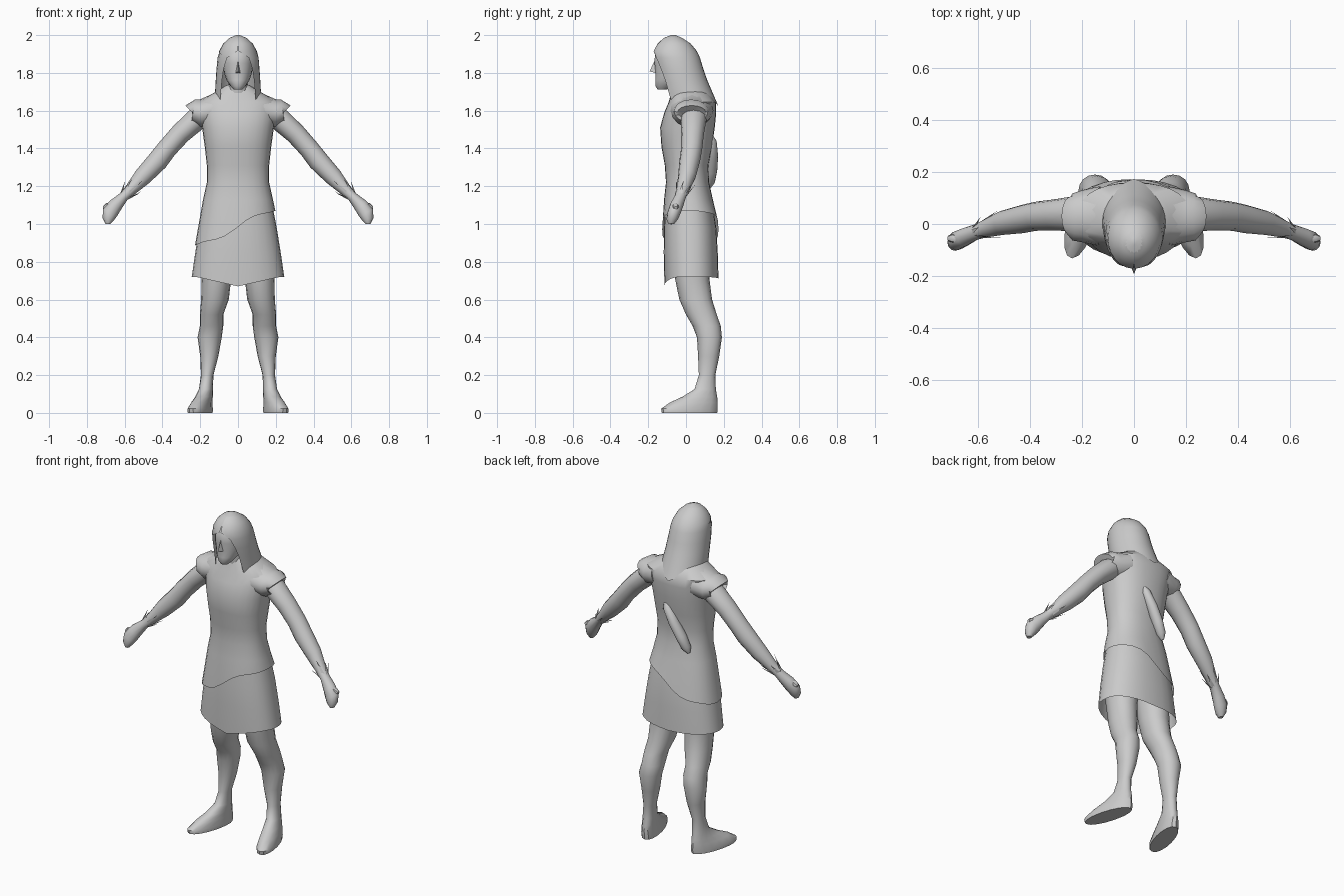
import bpy, bmesh, math
from mathutils import Vector

grey = bpy.data.materials.new("light_grey")
grey.diffuse_color = (0.6, 0.6, 0.6, 1)


def finish(name, bm, angle=40):
    bmesh.ops.recalc_face_normals(bm, faces=bm.faces[:])
    me = bpy.data.meshes.new(name)
    bm.to_mesh(me)
    bm.free()
    me.materials.append(grey)
    me.shade_smooth()
    me.set_sharp_from_angle(angle=math.radians(angle))
    ob = bpy.data.objects.new(name, me)
    bpy.context.collection.objects.link(ob)
    return ob


def loft(name, rings, top=True, bottom=True, closed=True, angle=40):
    """Skin a list of point rings."""
    bm = bmesh.new()
    vs = [[bm.verts.new(p) for p in r] for r in rings]
    n = len(rings[0])
    for a, b in zip(vs, vs[1:]):
        for i in range(n if closed else n - 1):
            j = (i + 1) % n
            bm.faces.new((a[i], a[j], b[j], b[i]))
    if bottom:
        bm.faces.new(vs[0])
    if top:
        bm.faces.new(vs[-1])
    return finish(name, bm, angle)


def spow(v, e):
    return math.copysign(abs(v) ** (2 / e), v)


def ring(cx, z, rx, y0, y1, n=20, e=2.3, shear=0.0):
    """Horizontal oval between y0 and y1; shear turns it outward to the front."""
    cy, ry = (y0 + y1) / 2, (y1 - y0) / 2
    pts = []
    for i in range(n):
        a = 2 * math.pi * i / n
        dy = ry * spow(math.sin(a), e)
        pts.append(Vector((cx + rx * spow(math.cos(a), e) - shear * dy, cy + dy, z)))
    return pts


def tube(name, path, n=12, side=1):
    """Tube along x, y, z with radii (in the xz plane, along y)."""
    rings = []
    for k, (x, y, z, r, ry) in enumerate(path):
        a, b = path[max(k - 1, 0)], path[min(k + 1, len(path) - 1)]
        d = Vector((b[0] - a[0], 0, b[2] - a[2])).normalized()
        u = Vector((-d.z, 0, d.x))
        pts = []
        for i in range(n):
            t = 2 * math.pi * i / n
            p = Vector((x, y, z)) + u * r * math.cos(t) + Vector((0, ry * math.sin(t), 0))
            pts.append(Vector((p.x * side, p.y, p.z)))
        rings.append(pts)
    return loft(name, rings)


# Shirt with a slanted hem
hem = ring(-0.015, 0, 0.213, -0.126, 0.172, 28)
for p in hem:
    p.z = 0.985 + 0.5 * p.x + 0.015 * math.sin(p.x * 22)
shirt = [hem] + [ring(0, *r, 28) for r in (
    (1.13, 0.185, -0.116, 0.142), (1.22, 0.165, -0.106, 0.122),
    (1.31, 0.165, -0.112, 0.118), (1.41, 0.176, -0.130, 0.138),
    (1.51, 0.190, -0.137, 0.152), (1.59, 0.205, -0.115, 0.160),
    (1.645, 0.215, -0.092, 0.158), (1.69, 0.135, -0.080, 0.125),
    (1.735, 0.062, -0.065, 0.075))]
loft("shirt", shirt, bottom=False)

# Knee-length skirt, open below
skirt = [ring(0, *r, 28) for r in (
    (0.705, 0.245, -0.114, 0.172), (0.85, 0.226, -0.118, 0.168),
    (0.98, 0.205, -0.116, 0.160), (1.12, 0.178, -0.108, 0.138))]
for p in skirt[0]:
    p.z = 0.72 - 0.05 * max(0, 1 - abs(p.x) / 0.22) * (1 if p.y < 0 else 0.2)
loft("skirt", skirt, bottom=False)

# Long pouch slung across the back
tube("back_pouch", [(0.045, 0.135, 1.47, 0.008, 0.006), (0.03, 0.137, 1.44, 0.025, 0.025),
                    (-0.015, 0.138, 1.36, 0.03, 0.032), (-0.06, 0.13, 1.28, 0.03, 0.035),
                    (-0.09, 0.125, 1.22, 0.027, 0.028), (-0.105, 0.12, 1.19, 0.008, 0.01)])

for s, label in ((1, "left"), (-1, "right")):
    # Cap sleeve
    tube(label + "_sleeve", [(0.13, 0.03, 1.60, 0.085, 0.115), (0.20, 0.03, 1.585, 0.075, 0.1),
                             (0.237, 0.027, 1.598, 0.062, 0.09), (0.243, 0.03, 1.592, 0.05, 0.075)], 16, s)
    # Arm and hand
    tube(label + "_arm", [
        (0.17, 0.04, 1.585, 0.06, 0.065), (0.225, 0.04, 1.55, 0.06, 0.068),
        (0.305, 0.035, 1.478, 0.055, 0.06), (0.375, 0.03, 1.40, 0.053, 0.056),
        (0.425, 0.02, 1.335, 0.055, 0.055), (0.505, 0.005, 1.25, 0.048, 0.047),
        (0.565, -0.015, 1.185, 0.033, 0.036), (0.605, -0.03, 1.145, 0.026, 0.031),
        (0.65, -0.05, 1.098, 0.038, 0.036), (0.678, -0.063, 1.06, 0.042, 0.036),
        (0.687, -0.073, 1.025, 0.03, 0.03), (0.69, -0.078, 1.0, 0.012, 0.015)], 12, s)
    tube(label + "_thumb", [(0.66, -0.06, 1.10, 0.018, 0.015), (0.695, -0.055, 1.09, 0.02, 0.018),
                            (0.714, -0.055, 1.085, 0.008, 0.01)], 8, s)
    # Thin fringe spikes around the wrist
    bm = bmesh.new()
    d = Vector((0.68, -0.25, -0.7)).normalized()
    u = d.cross(Vector((0, 1, 0))).normalized()
    v = d.cross(u)
    for k in range(7):
        t = 2 * math.pi * k / 7
        out, tan = u * math.cos(t) + v * math.sin(t), v * math.cos(t) - u * math.sin(t)
        base = Vector((0.605, -0.03, 1.145)) + out * 0.024
        tip = base - d * (0.07 + 0.025 * (k % 3)) + out * 0.03
        pts = [base + tan * 0.01, base - tan * 0.01, base - d * 0.02, tip]
        q = [bm.verts.new((p.x * s, p.y, p.z)) for p in pts]
        for f in ((0, 1, 2), (0, 1, 3), (1, 2, 3), (2, 0, 3)):
            bm.faces.new([q[i] for i in f])
    finish(label + "_wrist_fringe", bm)
    # Leg with an outward-turned foot
    leg = [ring(s * x, z, rx, y0, y1, 16, 2.1, s * sh) for x, z, rx, y0, y1, sh in (
        (0.200, 0.000, 0.055, -0.128, 0.165, 0.25), (0.200, 0.022, 0.056, -0.132, 0.168, 0.25),
        (0.192, 0.055, 0.048, -0.085, 0.168, 0.22), (0.180, 0.085, 0.043, -0.020, 0.165, 0.18),
        (0.170, 0.125, 0.037, 0.045, 0.158, 0.1), (0.163, 0.200, 0.033, 0.068, 0.155, 0),
        (0.152, 0.300, 0.048, 0.064, 0.176, 0), (0.150, 0.400, 0.064, 0.058, 0.190, 0),
        (0.140, 0.460, 0.062, 0.035, 0.184, 0), (0.140, 0.520, 0.062, 0.000, 0.163, 0),
        (0.122, 0.600, 0.073, -0.035, 0.138, 0), (0.115, 0.700, 0.078, -0.056, 0.125, 0),
        (0.110, 0.850, 0.090, -0.080, 0.120, 0))]
    loft(label + "_leg", leg)

# Neck
loft("neck", [ring(0, 1.66, 0.068, -0.075, 0.07, 14), ring(0, 1.73, 0.052, -0.085, 0.04, 14),
              ring(0, 1.80, 0.05, -0.09, 0.03, 14)])

# Head with chin and brow
loft("head", [ring(0, *r, 18, 2.1) for r in (
    (1.712, 0.022, -0.150, -0.100), (1.73, 0.040, -0.163, -0.060),
    (1.76, 0.060, -0.163, -0.020), (1.80, 0.074, -0.162, 0.020),
    (1.85, 0.082, -0.168, 0.040), (1.90, 0.082, -0.166, 0.030), (1.95, 0.060, -0.130, 0.0))])

# Nose
bm = bmesh.new()
q = [bm.verts.new(p) for p in ((0, -0.166, 1.865), (-0.016, -0.152, 1.797), (0.016, -0.152, 1.797),
                               (0, -0.193, 1.808))]
for f in ((0, 1, 3), (0, 3, 2), (1, 2, 3), (0, 2, 1)):
    bm.faces.new([q[i] for i in f])
finish("nose", bm)

# Hair shell: closed crown, parted around the face, pointed at the back
levels = ((2.0, 0.008, -0.075, -0.06, 180), (1.985, 0.045, -0.118, -0.02, 180),
          (1.955, 0.078, -0.150, 0.025, 180), (1.915, 0.100, -0.172, 0.058, 178),
          (1.88, 0.109, -0.176, 0.074, 148), (1.82, 0.114, -0.165, 0.092, 138),
          (1.76, 0.118, -0.150, 0.113, 134), (1.69, 0.122, -0.130, 0.145, 130))
rows = []
for k, (z, hw, yf, yb, spread) in enumerate(levels):
    row = []
    for i in range(25):
        f = i / 12 - 1
        a = math.radians(spread * f)
        p = Vector((hw * math.sin(a), (yf + yb) / 2 + (yb - yf) / 2 * math.cos(a), z))
        if k == len(levels) - 1:
            point = max(0, 1 - abs(f) / 0.5)
            p.z -= 0.07 * point + 0.03 * max(0, abs(f) - 0.7) / 0.3
            p.y += 0.028 * point
        row.append(p)
    rows.append(row)
loft("hair", rows, top=False, bottom=False, closed=False, angle=50)

# Crown cap closes the tip of the hair
loft("hair_crown", [ring(0, 1.985, 0.044, -0.117, -0.021, 16, 2), ring(0, 2.0, 0.01, -0.08, -0.055, 16, 2)])
